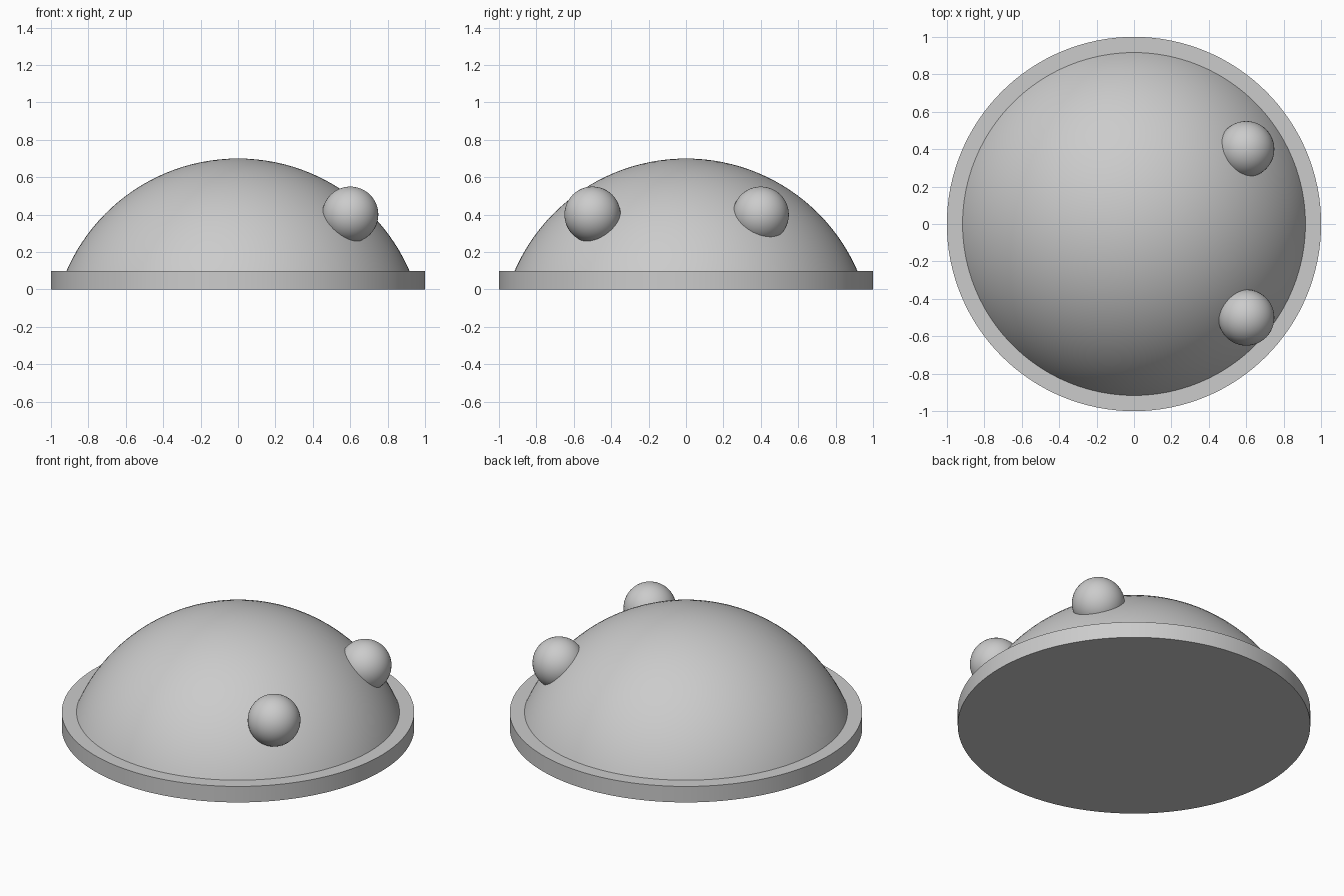
import bpy
import bmesh
import math

cube = bpy.data.objects.get("Cube")
if cube:
    bpy.data.objects.remove(cube, do_unlink=True)

# One plain grey for the whole model
GREY = (0.6, 0.6, 0.6, 1.0)
grey = bpy.data.materials.new("light grey")
grey.use_nodes = True
grey.diffuse_color = GREY
grey.node_tree.nodes["Principled BSDF"].inputs["Base Color"].default_value = GREY


def finish(name):
    """Name the active object, colour it and shade it smooth."""
    obj = bpy.context.object
    obj.name = name
    obj.data.materials.append(grey)
    bpy.ops.object.shade_smooth_by_angle(angle=math.radians(30))
    return obj


def ball(name, radius, centre, segments):
    bpy.ops.mesh.primitive_uv_sphere_add(
        radius=radius, location=centre, segments=segments, ring_count=segments // 2)
    return finish(name)


# Flat round base plate
BASE_HEIGHT = 0.1
bpy.ops.mesh.primitive_cylinder_add(
    radius=1, depth=BASE_HEIGHT, vertices=128, location=(0, 0, BASE_HEIGHT / 2))
finish("base_plate")

# Dome: a unit sphere sunk below the ground and cut off at the plate
SINK = 0.3
dome = ball("dome", 1, (0, 0, -SINK), 128)
bm = bmesh.new()
bm.from_mesh(dome.data)
bmesh.ops.bisect_plane(
    bm, geom=bm.verts[:] + bm.edges[:] + bm.faces[:],
    plane_co=(0, 0, SINK + BASE_HEIGHT), plane_no=(0, 0, 1), clear_inner=True)
bm.to_mesh(dome.data)
bm.free()

# Two round eyes set into the left side of the dome
for name, y in (("front_eye", -0.5), ("back_eye", 0.4)):
    ball(name, 0.15, (0.6, y, 0.4), 48)
